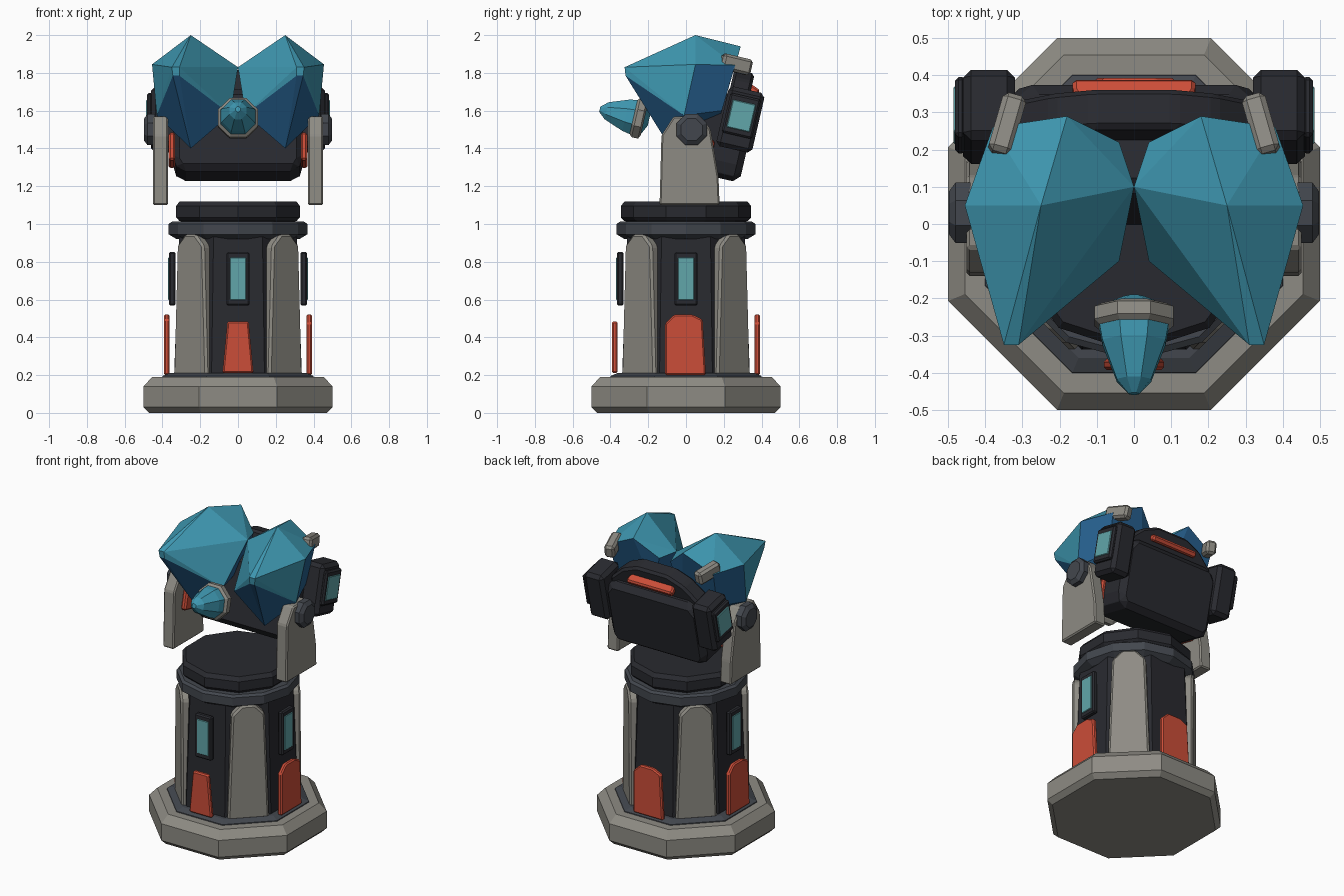
import bpy, bmesh
from math import radians, pi, cos, sin
from mathutils import Matrix, Vector

if "Cube" in bpy.data.objects:
    bpy.data.objects.remove(bpy.data.objects["Cube"])


def material(name, r, g, b):
    m = bpy.data.materials.new(name)
    m.diffuse_color = (r, g, b, 1)
    m.use_nodes = True
    m.node_tree.nodes["Principled BSDF"].inputs["Base Color"].default_value = m.diffuse_color
    return m


GREY = material("warm_grey", .27, .26, .23)
DARK = material("dark_metal", .022, .023, .029)
TRIM = material("trim_metal", .055, .062, .075)
RED = material("red_paint", .60, .075, .04)
TEAL = material("teal_glass", .12, .38, .40)
BLUE = material("crystal_blue", .05, .32, .45)
DEEP = material("crystal_deep", .02, .12, .28)

T = lambda x, y, z: Matrix.Translation((x, y, z))
R = lambda a, ax: Matrix.Rotation(radians(a), 4, ax)
MIRROR = {1: Matrix.Identity(4), -1: Matrix.Diagonal((-1, 1, 1, 1))}
TILT = R(-13, 'X')


def finish(bm, name, mats, M):
    bm.transform(M)
    bmesh.ops.recalc_face_normals(bm, faces=bm.faces[:])
    me = bpy.data.meshes.new(name)
    for m in mats:
        me.materials.append(m)
    bm.to_mesh(me)
    bm.free()
    ob = bpy.data.objects.new(name, me)
    bpy.context.collection.objects.link(ob)
    return ob


def lathe(name, rings, n, mat, M=Matrix.Identity(4), phase=0, flat=False):
    """Stack of (z, radius) polygons; flat=True treats radius as distance to the flats."""
    bm = bmesh.new()
    k = 1 / cos(pi / n) if flat else 1
    loops = [[bm.verts.new((r * k * cos(phase + 2 * pi * i / n),
                            r * k * sin(phase + 2 * pi * i / n), z)) for i in range(n)]
             for z, r in rings]
    bm.faces.new(loops[0])
    bm.faces.new(loops[-1])
    for a, b in zip(loops, loops[1:]):
        for i in range(n):
            j = (i + 1) % n
            bm.faces.new((a[i], a[j], b[j], b[i]))
    return finish(bm, name, [mat], M)


def prism(name, pts, depth, mat, M, bevel=0.01):
    """Outline in x-z, extruded along y about the centre, edges chamfered."""
    bm = bmesh.new()
    f = bm.faces.new([bm.verts.new((x, -depth / 2, z)) for x, z in pts])
    ext = bmesh.ops.extrude_face_region(bm, geom=[f])['geom']
    bmesh.ops.translate(bm, vec=(0, depth, 0),
                        verts=[g for g in ext if isinstance(g, bmesh.types.BMVert)])
    bmesh.ops.recalc_face_normals(bm, faces=bm.faces[:])
    if bevel:
        bmesh.ops.bevel(bm, geom=bm.edges[:], offset=bevel, segments=1, affect='EDGES')
    return finish(bm, name, [mat], M)


def box(name, w, d, h, mat, M, bevel=0.01):
    return prism(name, rect(w, h), d, mat, M, bevel)


def rect(w, h):
    return [(-w / 2, -h / 2), (w / 2, -h / 2), (w / 2, h / 2), (-w / 2, h / 2)]


def sym(half):
    """Complete a right-hand half outline (bottom to top) with its mirror image."""
    return half + [(-x, z) for x, z in reversed(half)]


# Base and column
lathe("base", [(0, .47), (.03, .5), (.14, .5), (.19, .455)], 8, GREY, phase=pi / 8, flat=True)
lathe("plinth", [(.15, .41), (.195, .40), (.212, .36)], 8, TRIM, phase=pi / 8, flat=True)
lathe("column", [(.2, .338), (.94, .312)], 8, DARK, phase=pi / 8, flat=True)
lathe("collar", [(.92, .325), (.945, .367), (.955, .367), (1.0, .367), (1.012, .35)], 12, TRIM)
lathe("neck", [(1.0, .32), (1.03, .32)], 10, DARK, phase=pi / 2)
lathe("cap", [(1.015, .325), (1.035, .345), (1.095, .345), (1.12, .325)], 10, DARK, phase=pi / 2)

# Four diagonal ribs
for i in range(4):
    prism("column_rib", sym([(.125, .2), (.10, .885), (.04, .945)]), .08, GREY,
          R(45 + 90 * i, 'Z') @ T(0, -.322, 0), .012)

# Red panels on four sides, windows on front and sides
for a in (0, 90, 180, 270):
    out = sym([(.082, .21), (.056, .485)]) if a == 0 else \
        [(-.11, .2), (.105, .2), (.088, .495), (.03, .522), (-.06, .522), (-.11, .475)]
    prism("red_panel", out, .03, RED, R(a, 'Z') @ T(0, -.378, 0), .008)
    if a != 180:
        W = R(a, 'Z') @ T(0, -.348, .71)
        box("window_frame", .12, .035, .285, DARK, W, .008)
        box("window_glass", .085, .02, .225, TEAL, W @ T(0, -.012, 0), .003)

# Yoke arms, pivots and side pods
for s, S in MIRROR.items():
    prism("yoke_arm", [(-.14, 1.1), (.178, 1.1), (.172, 1.25), (.13, 1.5), (.08, 1.57),
                       (-.065, 1.57), (-.13, 1.47)], .08, GREY, S @ T(.41, 0, 0) @ R(90, 'Z'), .008)
    lathe("pivot_bolt", [(.44, .088), (.48, .088), (.498, .062)], 8, TRIM,
          S @ T(0, .03, 1.5) @ R(90, 'Y'), phase=pi / 8)
    P = S @ T(.39, .288, 1.553) @ TILT
    box("side_pod", .14, .195, .325, DARK, P, .022)
    box("pod_frame", .03, .165, .215, DARK, P @ T(.077, 0, .02), .01)
    box("pod_glass", .02, .125, .15, TEAL, P @ T(.086, 0, .02), .004)
    box("grey_clamp", .065, .165, .085, GREY, S @ T(.342, .265, 1.845) @ R(16, 'Z') @ TILT, .014)
    box("head_red_panel", .035, .2, .15, RED, S @ T(.35, .04, 1.39) @ TILT, .01)

# Head body, back plate and red crest
H = T(0, .2, 1.53) @ TILT
prism("head_body", sym([(.31, -.285), (.345, -.23), (.345, .09), (.29, .16)]), .3, DARK, H, .035)
prism("back_plate", sym([(.32, .0), (.32, .16), (.22, .25), (.11, .295)]), .11, DARK,
      H @ T(0, .045, 0), .015)
prism("red_crest", sym([(.165, -.06), (.165, -.025), (.12, .06)]), .04, RED,
      T(0, .332, 1.725) @ R(56, 'X'), .01)

# Pair of large faceted crystals: front tip, wide hexagon, smaller rear hexagon
tip = [(.31, -.325, 1.83), (.35, -.325, 1.83), (.345, -.32, 1.785), (.31, -.32, 1.785)]
middle = [(.25, .05, 2.0), (.455, .05, 1.845), (.43, -.01, 1.575),
          (.25, -.08, 1.4), (.04, -.1, 1.58), (0, .1, 1.83)]
rear = [(.18, .29, 1.94), (.38, .26, 1.84), (.36, .19, 1.60),
        (.25, .15, 1.50), (.10, .19, 1.60), (.04, .22, 1.82)]
for s, S in MIRROR.items():
    bm = bmesh.new()
    for p in tip + middle + rear:
        bm.verts.new(p)
    bmesh.ops.convex_hull(bm, input=bm.verts[:])
    bmesh.ops.dissolve_limit(bm, angle_limit=radians(6), verts=bm.verts[:], edges=bm.edges[:])
    bm.normal_update()
    for f in bm.faces:
        c = f.calc_center_median()
        f.material_index = int(f.normal.z < -.35 or (c.y > .05 and f.normal.z < .35))
    finish(bm, "large_crystal", [BLUE, DEEP], S)

# Small nose crystal in its grey collar, pointing forward and slightly up
N = T(0, -.25, 1.56) @ TILT @ R(90, 'X')
lathe("nose_collar", [(-.03, .095), (-.02, .115), (.015, .115), (.028, .1)], 8, GREY, N,
      phase=pi / 8)
lathe("nose_crystal", [(-.055, .03), (-.03, .085), (.03, .1), (.07, .092), (.175, .05), (.212, .015)],
      8, BLUE, N, phase=pi / 8)
